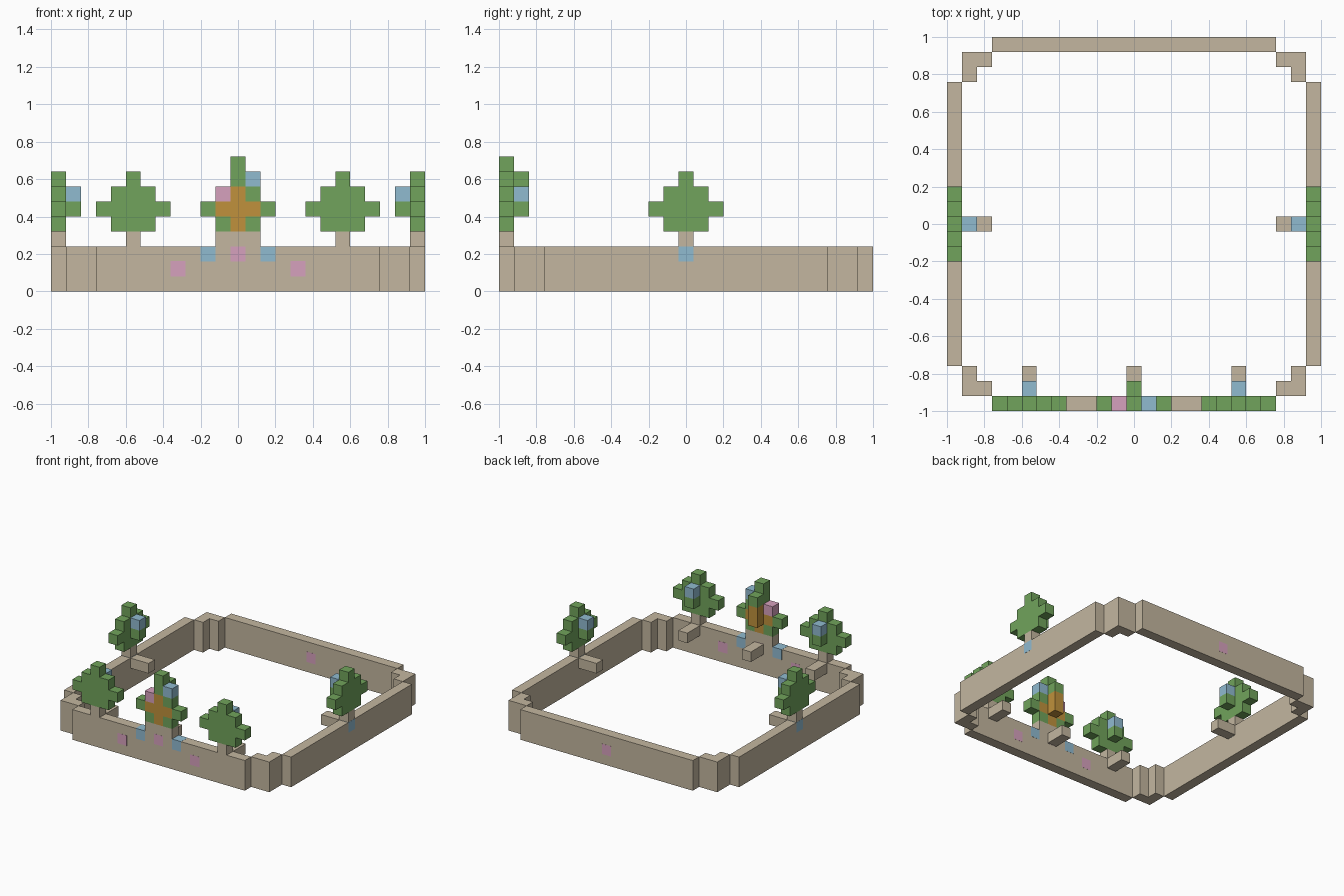
import bpy, bmesh, math
from mathutils import Matrix

if "Cube" in bpy.data.objects:
    bpy.data.objects.remove(bpy.data.objects["Cube"])

V = 0.08   # block size
E = 0.001  # tiny lift so inlays show on the surface


def material(name, rgb):
    m = bpy.data.materials.new(name)
    m.diffuse_color = (*[(c / 255) ** 2.2 for c in rgb], 1)
    m.use_nodes = True
    m.node_tree.nodes["Principled BSDF"].inputs["Base Color"].default_value = m.diffuse_color
    return m


STONE = material("stone", (194, 181, 158))
LEAF = material("leaf", (112, 162, 92))
BLUE = material("blue", (143, 185, 207))
PINK = material("pink", (213, 160, 188))
GOLD = material("gold", (190, 144, 62))


def blocks(name, mat, boxes, turn=0):
    """Boxes as (x0, x1, y0, y1, z0, z1), turned about z by quarter turns."""
    bm = bmesh.new()
    for x0, x1, y0, y1, z0, z1 in boxes:
        m = Matrix.Translation(((x0 + x1) / 2, (y0 + y1) / 2, (z0 + z1) / 2))
        m = m @ Matrix.Diagonal((x1 - x0, y1 - y0, z1 - z0, 1))
        bmesh.ops.create_cube(bm, size=1, matrix=m)
    bm.transform(Matrix.Rotation(turn * math.pi / 2, 4, 'Z'))
    me = bpy.data.meshes.new(name)
    bm.to_mesh(me)
    bm.free()
    me.materials.append(mat)
    ob = bpy.data.objects.new(name, me)
    bpy.context.collection.objects.link(ob)
    return ob


def cell(x, z, w=0, depth=0, lift=0, h=1):
    """Row of blocks on the front wall, w blocks each side of x, z in block rows."""
    r = (w + 0.5) * V
    y = -1 + depth * V
    return (x - r, x + r, y - lift, y + V + lift, z * V - lift, (z + h) * V + lift)


def prong(name, x, turn=0):
    blocks(name, STONE, [(x - V / 2, x + V / 2, -0.92, -0.76, 0.16, 0.24)], turn)


def tree(name, x, turn=0):
    blocks(name + "_trunk", STONE, [cell(x, 3)], turn)
    blocks(name + "_leaves", LEAF,
           [cell(x, 4, 1), cell(x, 5, 2), cell(x, 6, 1), cell(x, 7),
            cell(x, 5, depth=1)], turn)
    blocks(name + "_gem", BLUE, [cell(x, 6, depth=1)], turn)
    prong(name + "_prong", x, turn)


# Band: four walls and four stepped corners
for i, side in enumerate(("front", "right", "back", "left")):
    blocks(side + "_wall", STONE, [(-0.76, 0.76, -1, -0.92, 0, 0.24)], i)
    blocks(side + "_corner", STONE, [(-0.92, -0.84, -0.92, -0.76, 0, 0.24),
                                     (-0.84, -0.76, -0.92, -0.84, 0, 0.24)], i)

# Inlaid stones flush with the band
for x, z, mat in ((-0.32, 1, PINK), (0.32, 1, PINK), (0, 2, PINK),
                  (-0.16, 2, BLUE), (0.16, 2, BLUE)):
    blocks("front_inlay", mat, [cell(x, z, lift=E)])
blocks("right_inlay", BLUE, [cell(0, 2, lift=E)], 1)
blocks("back_inlay", PINK, [cell(0, 1, lift=E)], 2)
blocks("left_inlay", BLUE, [cell(0, 2, lift=E)], 3)

# Four small leaf ornaments
tree("front_left_ornament", -0.56)
tree("front_right_ornament", 0.56)
tree("right_ornament", 0, 1)
tree("left_ornament", 0, 3)

# Tall centre ornament with a gold cross
blocks("centre_trunk", STONE, [cell(0, 3, 1)])
blocks("centre_leaves", LEAF,
       [cell(-V, 4), cell(V, 4), cell(-2 * V, 5), cell(2 * V, 5), cell(V, 6),
        cell(0, 7, h=2), cell(0, 7, depth=1)])
blocks("centre_gold", GOLD,
       [cell(0, 4), cell(0, 5, 1), cell(0, 6), cell(0, 5, depth=1, h=2)])
blocks("centre_pink_gem", PINK, [cell(-V, 6)])
blocks("centre_blue_gem", BLUE, [cell(V, 7)])
prong("centre_prong", 0)
